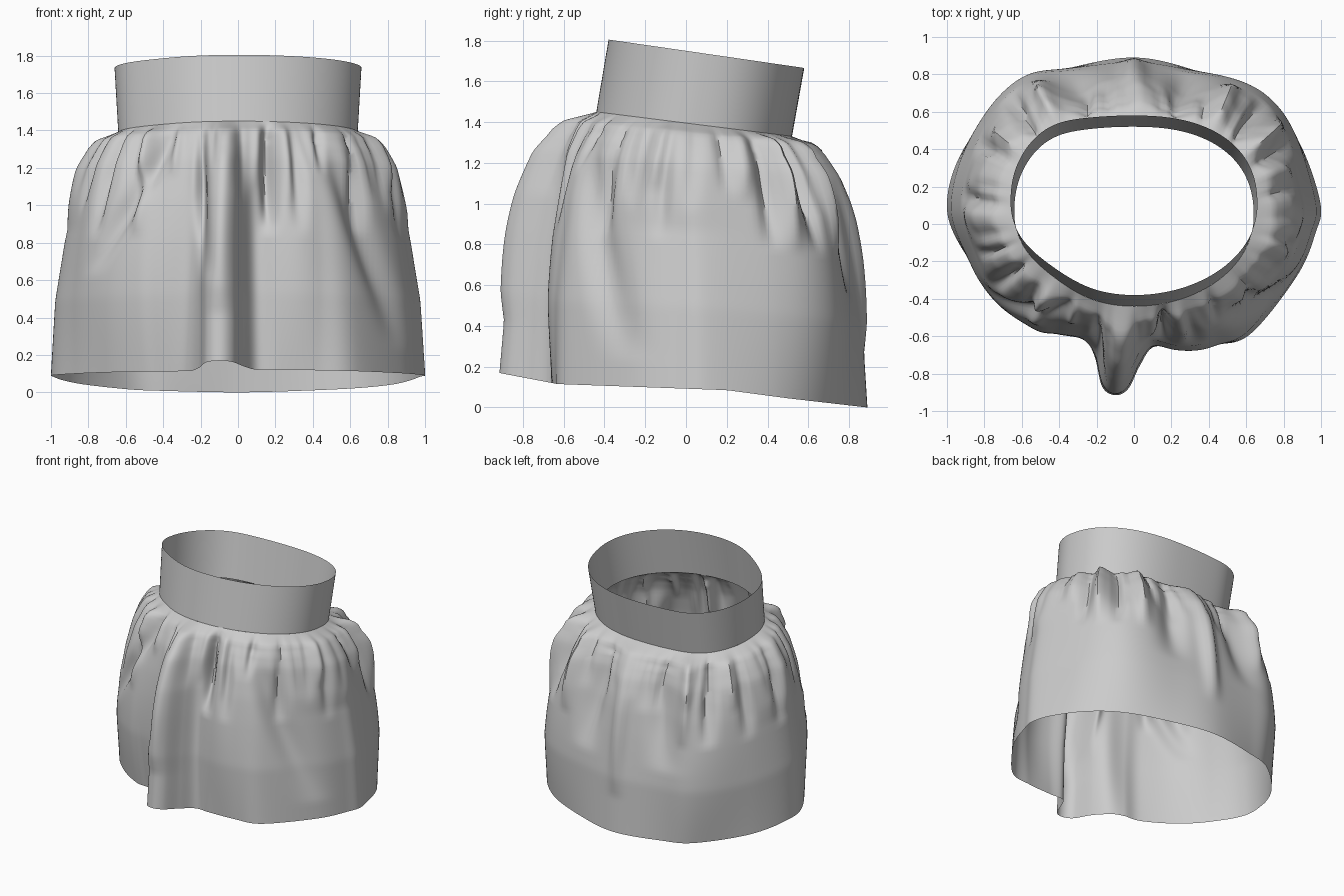
import bpy, bmesh, math, random
from mathutils import Vector

if "Cube" in bpy.data.objects:
    bpy.data.objects.remove(bpy.data.objects["Cube"])

random.seed(4)
CENTRE = Vector((0, 0.07))


def lerp_table(table, v):
    if v <= table[0][0]:
        return table[0][1]
    for (a, fa), (b, fb) in zip(table, table[1:]):
        if v <= b:
            return fa + (fb - fa) * (v - a) / (b - a)
    return table[-1][1]


def closed_spline(pts, steps):
    out, n = [], len(pts)
    for i in range(n):
        p0, p1, p2, p3 = (Vector(pts[(i + k) % n]) for k in (-1, 0, 1, 2))
        for j in range(steps):
            t = j / steps
            out.append(0.5 * (2 * p1 + (p2 - p0) * t + (2 * p0 - 5 * p1 + 4 * p2 - p3) * t * t
                              + (3 * p1 - p0 - 3 * p2 + p3) * t ** 3))
    return out


def loft(name, rings):
    bm = bmesh.new()
    rows = [[bm.verts.new(p) for p in ring] for ring in rings]
    n = len(rings[0])
    for lo, hi in zip(rows, rows[1:]):
        for i in range(n):
            k = (i + 1) % n
            bm.faces.new((lo[i], lo[k], hi[k], hi[i]))
    me = bpy.data.meshes.new(name)
    bm.to_mesh(me)
    bm.free()
    ob = bpy.data.objects.new(name, me)
    bpy.context.collection.objects.link(ob)
    bpy.context.view_layer.objects.active = ob
    ob.select_set(True)
    bpy.ops.object.shade_smooth_by_angle(angle=math.radians(50))
    ob.select_set(False)


def oval(a, rx, ry, cy, z, slope):
    # waist oval, slightly squarer at the back, tilted down to the back
    p = 2 / (2.35 if math.sin(a) > 0 else 2.0)
    c, s = math.cos(a), math.sin(a)
    x = math.copysign(abs(c) ** p, c) * rx
    y = math.copysign(abs(s) ** p, s) * ry + .035 * math.exp(-((x + .48) / .2) ** 2)
    return Vector((x, cy + y, z - slope * y))


# hem outline seen from above, counter-clockwise from the right side
HEM = [(.995, .12), (.87, .46), (.66, .68), (.33, .82), (0, .89),
       (-.36, .83), (-.6, .74), (-.9, .42), (-1, .08),
       (-.87, -.21), (-.7, -.4), (-.5, -.53), (-.37, -.55), (-.27, -.6),
       (-.21, -.71), (-.17, -.87), (-.1, -.915), (-.03, -.88), (.03, -.76), (.1, -.66),
       (.22, -.66), (.42, -.645), (.62, -.59), (.87, -.28), (.97, -.05)]
HEM_Z = [(-.92, .17), (-.63, .115), (.2, .085), (.5, .045), (.89, 0)]
# rows: height fraction, and spread from waist to hem, along the side profile
SIDE_Z = [(0, 0), (.5, .55), (.76, .85), (.9, .965), (1, 1)]
SIDE_F = [(0, 1), (.28, .925), (.5, .78), (.62, .69), (.76, .55), (.83, .44), (.9, .29), (1, 0)]

FOLDS = []  # angle at top, angle at bottom, width, depth, start and end fraction of height


def fold(top, bottom, width, depth, s0, s1=1.05):
    FOLDS.append((top, bottom, width, depth, s0, s1))


# broad fullness at the corners and sides
for a in (45, 135, -142):
    fold(a, a, 22, .08, 0)
for a in (-8, 180):
    fold(a, a, 14, .03, .6)
# front pleat with a full panel on each side
fold(-94, -96, 6, .075, .2)
fold(-68, -66, 13, .055, 0)
fold(-116, -122, 11, .05, 0)
fold(-108, -101, 3, -.08, .35)
# back ridge between two hollows
fold(90, 90, 4, .06, .2)
fold(72, 68, 7, -.08, .4)
fold(110, 116, 8, -.07, .4)
# long slanting valleys on the front
fold(-55, -22, 7, -.06, .1)
fold(-116, -150, 5, -.07, .4)
# short sharp creases
for a, depth in ((-76, -.11), (-65, -.04), (-130, .05), (-150, -.06), (-36, -.06), (-12, -.035),
                 (25, -.06), (33, .05), (42, -.07), (55, .06), (137, -.07), (125, .05),
                 (157, -.05), (176, -.05)):
    fold(a, a - 1, 3, depth, .55)
# small random gathers just below the waistband
for i in range(36):
    a = -180 + i * 10 + random.uniform(-3, 3)
    fold(a, a + random.uniform(-4, 4), random.uniform(1.8, 3),
         random.choice((-1, 1)) * random.uniform(.015, .035), random.uniform(.66, .8))


def fold_offset(angle, s):
    total = 0
    for top, bottom, width, depth, s0, s1 in FOLDS:
        if s0 < s < s1:
            k = (s - s0) / (s1 - s0)
            d = (angle - bottom - (top - bottom) * k + 180) % 360 - 180
            total += depth * math.sin(math.pi * k) * math.exp(-(d / width) ** 2)
    return total


# gathered skirt, lofted from the hem up to the waist
hem = closed_spline(HEM, 13)
angles = [math.atan2(p.y - CENTRE.y, p.x) for p in hem]
waist = [oval(a, .64, .48, .04, 1.39, .125) for a in angles]
ROWS = 48
rings = []
for r in range(ROWS + 1):
    t = r / ROWS
    zf, f = lerp_table(SIDE_Z, t), lerp_table(SIDE_F, t)
    ring = []
    for h, a, w in zip(hem, angles, waist):
        base = Vector((h.x, h.y, lerp_table(HEM_Z, h.y)))
        p = w + (base - w) * f
        push = fold_offset(math.degrees(a), zf) * min(1, (1 - t) / .12)
        p.x += math.cos(a) * push
        p.y += math.sin(a) * push
        p.z = base.z + (w.z - base.z) * zf
        if .85 < t < 1:
            p.z += .3 * push
        ring.append(p)
    rings.append(ring)
loft("gathered_skirt", rings)

# plain waistband leaning to the back
band = []
for k in range(5):
    t = k / 4
    band.append([oval(math.tau * i / 128, .64 + .02 * t, .48, .04 + .06 * t,
                      1.39 + .345 * t, .125 + .02 * t) for i in range(128)])
loft("waistband", band)
